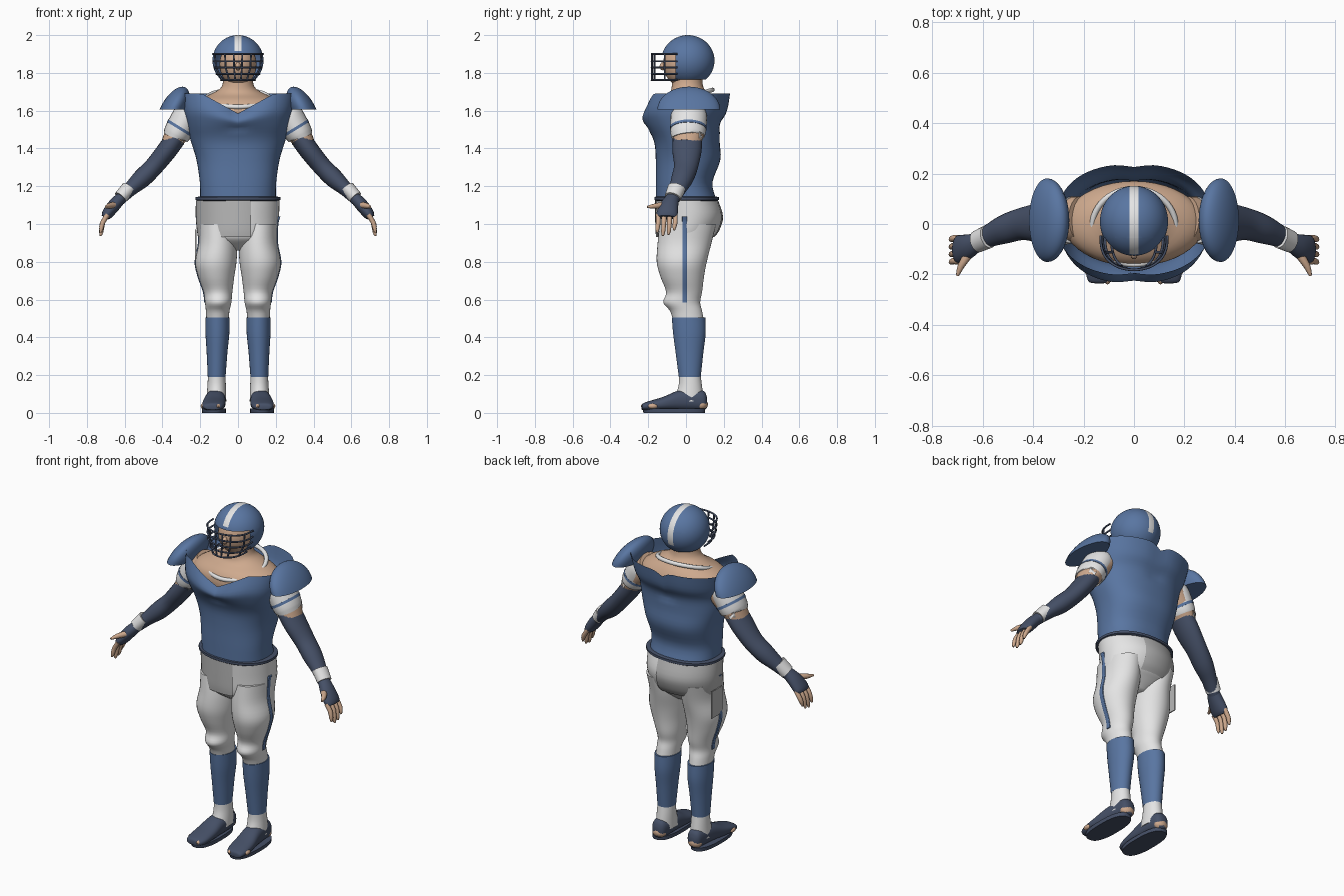
import bpy, bmesh, math
from mathutils import Vector, Matrix

if "Cube" in bpy.data.objects:
    bpy.data.objects.remove(bpy.data.objects["Cube"])


def material(name, r, g, b):
    m = bpy.data.materials.new(name)
    m.use_nodes = True
    m.diffuse_color = (r, g, b, 1)
    node = m.node_tree.nodes["Principled BSDF"]
    node.inputs["Base Color"].default_value = (r, g, b, 1)
    node.inputs["Roughness"].default_value = 0.7
    return m


BLUE = material("steel blue", .10, .18, .36)
NAVY = material("dark navy", .06, .08, .135)
SKIN = material("skin", .62, .40, .27)
WHITE = material("white cloth", .78, .78, .78)
GREY = material("grey cloth", .48, .48, .48)


def finish(name, bm, *mats, angle=40):
    bmesh.ops.recalc_face_normals(bm, faces=bm.faces)
    mesh = bpy.data.meshes.new(name)
    bm.to_mesh(mesh)
    bm.free()
    ob = bpy.data.objects.new(name, mesh)
    bpy.context.collection.objects.link(ob)
    for m in mats:
        mesh.materials.append(m)
    bpy.ops.object.select_all(action='DESELECT')
    ob.select_set(True)
    bpy.context.view_layer.objects.active = ob
    bpy.ops.object.shade_smooth_by_angle(angle=math.radians(angle))
    return ob


def paint(ob, index, rule):
    for p in ob.data.polygons:
        if rule(p.center):
            p.material_index = index


def spline(rows, steps=4):
    """Catmull-Rom through rows of numbers."""
    out = []
    for i in range(len(rows) - 1):
        quad = zip(rows[max(i - 1, 0)], rows[i], rows[i + 1], rows[min(i + 2, len(rows) - 1)])
        quad = list(quad)
        for k in range(steps):
            t = k / steps
            out.append([b + .5 * t * (c - a + t * (2 * a - 5 * b + 4 * c - d + t * (3 * (b - c) + d - a)))
                        for a, b, c, d in quad])
    return out + [list(rows[-1])]


def loft(name, rings, *mats, cap=True):
    bm = bmesh.new()
    loops = [[bm.verts.new(v) for v in ring] for ring in rings]
    n = len(loops[0])
    for a, b in zip(loops, loops[1:]):
        for i in range(n):
            j = (i + 1) % n
            bm.faces.new((a[i], a[j], b[j], b[i]))
    if cap:
        bm.faces.new(loops[0])
        bm.faces.new(loops[-1])
    return finish(name, bm, *mats)


def angles(n):
    return [2 * math.pi * i / n for i in range(n)]


def body(name, rows, *mats, side=1, axis='z', power=1, cap=True, steps=4, n=40):
    """Loft of box-bounded rings: position, then low and high on the two other axes."""
    rings = []
    for p, a0, a1, b0, b1 in spline(rows, steps):
        ring = []
        for t in angles(n):
            c, s = math.cos(t), math.sin(t)
            a = (a0 + a1) / 2 + (a1 - a0) / 2 * math.copysign(abs(c) ** power, c)
            b = (b0 + b1) / 2 + (b1 - b0) / 2 * math.copysign(abs(s) ** power, s)
            ring.append((side * a, b, p) if axis == 'z' else (side * a, p, b))
        rings.append(ring)
    return loft(name, rings, *mats, cap=cap)


def limb(name, rows, *mats, side=1, n=24, steps=4):
    """Tube along x, y, z with an in-plane radius and a depth radius."""
    pts = spline(rows, steps)
    rings = []
    for i, (x, y, z, ra, rb) in enumerate(pts):
        t = (Vector(pts[min(i + 1, len(pts) - 1)][:3]) - Vector(pts[max(i - 1, 0)][:3])).normalized()
        u = Vector((0, 1, 0))
        u = (u - t * u.dot(t)).normalized()
        v = t.cross(u)
        ring = [Vector((x, y, z)) + u * rb * math.sin(a) + v * ra * math.cos(a) for a in angles(n)]
        rings.append([(side * q.x, q.y, q.z) for q in ring])
    return loft(name, rings, *mats)


def ball(name, center, size, mat, n=24):
    bm = bmesh.new()
    bmesh.ops.create_uvsphere(bm, u_segments=n, v_segments=n // 2, radius=1)
    bmesh.ops.transform(bm, matrix=Matrix.Translation(center) @ Matrix.Diagonal((*size, 1)), verts=bm.verts)
    return finish(name, bm, mat)


def tube(name, pts, radius, mat, cyclic=False):
    cu = bpy.data.curves.new(name, 'CURVE')
    cu.dimensions = '3D'
    cu.bevel_depth, cu.bevel_resolution = radius, 3
    sp = cu.splines.new('POLY')
    sp.points.add(len(pts) - 1)
    for p, q in zip(sp.points, pts):
        p.co = (*q, 1)
    sp.use_cyclic_u = cyclic
    cu.materials.append(mat)
    ob = bpy.data.objects.new(name, cu)
    bpy.context.collection.objects.link(ob)


# Head, neck and shoulders
ball("head", (0, -.01, 1.845), (.098, .112, .118), SKIN, 32)
ball("nose", (0, -.122, 1.835), (.014, .018, .022), SKIN, 12)
body("neck_and_shoulders", [
    (1.40, -.19, .19, -.11, .12), (1.54, -.27, .27, -.16, .16), (1.61, -.27, .27, -.165, .17),
    (1.655, -.22, .22, -.14, .15), (1.69, -.14, .14, -.09, .12), (1.73, -.085, .085, -.075, .09),
    (1.82, -.075, .075, -.07, .085)], SKIN)

# Helmet shell with a face opening and a centre stripe
bm = bmesh.new()
bmesh.ops.create_uvsphere(bm, u_segments=64, v_segments=48, radius=1)
M = Matrix.Translation((0, .01, 1.865)) @ Matrix.Diagonal((.135, .141, .135, 1)) @ Matrix.Rotation(math.pi / 2, 4, 'Y')
bmesh.ops.transform(bm, matrix=M, verts=bm.verts)
for co, no in (((0, 0, 1.9), (0, 0, 1)), ((0, -.055, 0), (0, 1, 0)), ((0, 0, 1.765), (0, 0, 1))):
    bmesh.ops.bisect_plane(bm, geom=bm.verts[:] + bm.edges[:] + bm.faces[:], plane_co=co, plane_no=no)


def opening(c):
    return c.z < 1.765 or (c.z < 1.9 and c.y < -.055)


bmesh.ops.delete(bm, geom=[f for f in bm.faces if opening(f.calc_center_median())], context='FACES')
helmet = finish("helmet", bm, BLUE, WHITE)
paint(helmet, 1, lambda c: abs(c.x) < .0176 and (c.z > 1.92 or c.y > 0 and c.z > 1.81))

# Face guard
def guard(t, z, w):
    return (w * math.sin(t), -.045 - .137 * max(math.cos(t), 0) ** .7, z)


for z, w in ((1.9, .132), (1.862, .13), (1.828, .125), (1.794, .115), (1.762, .09)):
    tube("guard_bar", [guard(math.pi * (i / 24 - .5), z, w) for i in range(25)], .005, NAVY)
for t in (-1.2, -.55, -.17, .17, .55, 1.2):
    tube("guard_upright", [guard(t, z, w) for z, w in ((1.9, .132), (1.828, .125), (1.762, .09))], .005, NAVY)

# Collar ring, lower at the front
tube("collar", [(.165 * math.cos(t), -.01 + .15 * math.sin(t), 1.665 + .045 * math.sin(t))
                for t in angles(48)], .012, WHITE, True)

# Jersey with a V neck
jersey = body("jersey", [
    (1.13, -.20, .20, -.16, .16), (1.22, -.202, .202, -.16, .14), (1.34, -.22, .22, -.16, .182),
    (1.44, -.25, .25, -.17, .178), (1.53, -.272, .272, -.215, .185), (1.60, -.29, .29, -.236, .222),
    (1.69, -.305, .305, -.205, .238)], BLUE, power=.85, cap=False, n=64)
for v in jersey.data.vertices:
    if v.co.z > 1.5:
        top = min(1.69, (1.585 if v.co.y < 0 else 1.66) + .55 * abs(v.co.x))
        v.co.z = 1.5 + (v.co.z - 1.5) * (top - 1.5) / .19
        v.co.y *= 1 - .05 * math.exp(-(v.co.x / .05) ** 2)
body("jersey_hem", [(1.122, -.212, .212, -.16, .165), (1.128, -.226, .226, -.168, .174),
                    (1.142, -.226, .226, -.168, .174), (1.146, -.2, .2, -.158, .158)],
     NAVY, power=.9, steps=1)

# Hips with a grey cloth drape on one side
hips = body("hips", [
    (.86, -.06, .06, -.06, .06), (.91, -.18, .18, -.13, .12), (.95, -.207, .207, -.15, .16),
    (1.04, -.217, .217, -.155, .19), (1.13, -.22, .22, -.158, .165)], WHITE, n=48)
body("hip_drape", [(.93, -.212, .212, -.158, .15), (.97, -.218, .218, -.162, .178),
                   (1.04, -.224, .224, -.163, .196), (1.125, -.223, .223, -.163, .17)],
     GREY, cap=False, n=48)
drape = bpy.context.object
bm = bmesh.new()
bm.from_mesh(drape.data)
bmesh.ops.bisect_plane(bm, geom=bm.verts[:] + bm.edges[:] + bm.faces[:],
                       plane_co=(.07, 0, 0), plane_no=(1, 0, 0), clear_outer=True)
bm.to_mesh(drape.data)
bm.free()
bm = bmesh.new()
bmesh.ops.create_cube(bm, size=1, matrix=Matrix.Translation((-.224, .03, .89)) @ Matrix.Diagonal((.006, .10, .16, 1)))
finish("drape_flap", bm, GREY)

LEG = [(1.0, .015, .21, -.14, .16), (.9, .004, .208, -.15, .135), (.8, .008, .226, -.155, .11),
       (.72, .02, .21, -.135, .095), (.64, .03, .182, -.105, .085), (.585, .035, .175, -.12, .075),
       (.54, .045, .17, -.085, .085), (.49, .05, .168, -.068, .095)]

for s, tag in ((1, "left"), (-1, "right")):
    # Shoulder cap: sheared half dome
    bm = bmesh.new()
    bmesh.ops.create_uvsphere(bm, u_segments=40, v_segments=24, radius=1)
    bmesh.ops.bisect_plane(bm, geom=bm.verts[:] + bm.edges[:] + bm.faces[:], plane_co=(0, 0, 0),
                           plane_no=(0, 0, -1), clear_outer=True)
    for v in bm.verts:
        x, y, z = v.co
        v.co = (s * (.344 + .072 * x - .05 * z), .015 + .166 * y, 1.605 + .122 * z)
    bmesh.ops.holes_fill(bm, edges=bm.edges)
    finish(tag + "_shoulder_cap", bm, BLUE)

    # Arm, sleeve cuff and wrist band
    limb(tag + "_shoulder", [(.21, .02, 1.60, .07, .09), (.30, .015, 1.51, .07, .09),
                             (.36, .005, 1.42, .05, .07)], SKIN, side=s)
    limb(tag + "_sleeve_cuff", [(.255, .015, 1.59, .07, .09), (.275, .015, 1.56, .078, .097),
                                (.325, .01, 1.475, .072, .092), (.33, .01, 1.465, .06, .08)], WHITE, side=s)
    limb(tag + "_cuff_stripe", [(.303, .012, 1.513, .077, .097), (.311, .012, 1.5, .077, .097)],
         BLUE, side=s, steps=1)
    limb(tag + "_arm", [(.33, .008, 1.455, .054, .078), (.38, .005, 1.385, .053, .077),
                        (.445, .0, 1.305, .05, .064), (.51, -.02, 1.24, .05, .058),
                        (.57, -.045, 1.185, .038, .046), (.63, -.075, 1.125, .03, .036)], NAVY, side=s)
    limb(tag + "_wrist_band", [(.578, -.05, 1.19, .04, .047), (.622, -.07, 1.14, .037, .044)],
         WHITE, side=s, steps=1)
    limb(tag + "_glove", [(.618, -.07, 1.14, .03, .035), (.655, -.088, 1.1, .034, .048),
                          (.69, -.1, 1.055, .03, .056), (.702, -.102, 1.035, .022, .05)], NAVY, side=s)
    for k in range(4):
        y = -.147 + .03 * k
        drop = (.0, .018, .012, -.012)[k]
        limb(tag + "_finger", [(.69, y, 1.05, .013, .014), (.715, y, 1.01, .013, .013),
                               (.724, y - .004, .975 - drop, .011, .011),
                               (.728, y - .006, .955 - drop, .005, .005)], SKIN, side=s, n=10, steps=2)
    limb(tag + "_thumb", [(.655, -.12, 1.1, .018, .018), (.685, -.165, 1.095, .014, .014),
                          (.70, -.205, 1.09, .006, .006)], SKIN, side=s, n=10, steps=2)

    # Leg, side stripe, sock and ankle
    body(tag + "_pants_leg", LEG, WHITE, side=s)
    strip = [(z, x1 - .012, x1 + .004, y0, y0 + .026) for z, _, x1, y0 in
             [(1.04, 0, .221, -.02)] + [(r[0], 0, r[2], -.02) for r in LEG[:6]]]
    body(tag + "_side_stripe", strip, BLUE, side=s, power=.4, n=16)
    body(tag + "_sock", [(.505, .045, .173, -.075, .102), (.42, .046, .172, -.068, .104),
                         (.32, .056, .166, -.055, .092), (.19, .066, .16, -.038, .078)], BLUE, side=s)
    body(tag + "_ankle", [(.21, .068, .158, -.036, .076), (.14, .064, .162, -.04, .085),
                          (.06, .062, .168, -.07, .095)], WHITE, side=s)

    # Shoe, sole, heel and toes
    body(tag + "_shoe", [(.112, .10, .135, .03, .08), (.095, .078, .157, .015, .115),
                         (.04, .068, .165, .012, .125), (-.04, .066, .175, .012, .118),
                         (-.12, .066, .188, .012, .085), (-.19, .072, .19, .012, .064),
                         (-.228, .09, .18, .015, .05), (-.235, .12, .155, .02, .035)],
         NAVY, side=s, axis='y', power=.85)
    body(tag + "_sole", [(.008, .064, .19, -.225, .1), (.022, .064, .192, -.23, .102)],
         NAVY, side=s, power=.8, steps=1)
    ball(tag + "_heel", (s * .118, .082, .045), (.042, .034, .032), SKIN)
    for k in range(4):
        ball(tag + "_toe", (s * (.105 + .026 * k), -.212 + .012 * k, .036), (.015, .028, .014), SKIN, 12)

# Rest the soles on the ground
for ob in bpy.context.collection.objects:
    if "sole" in ob.name:
        for v in ob.data.vertices:
            v.co.z = max(0, v.co.z - .008) if v.co.z < .01 else v.co.z
